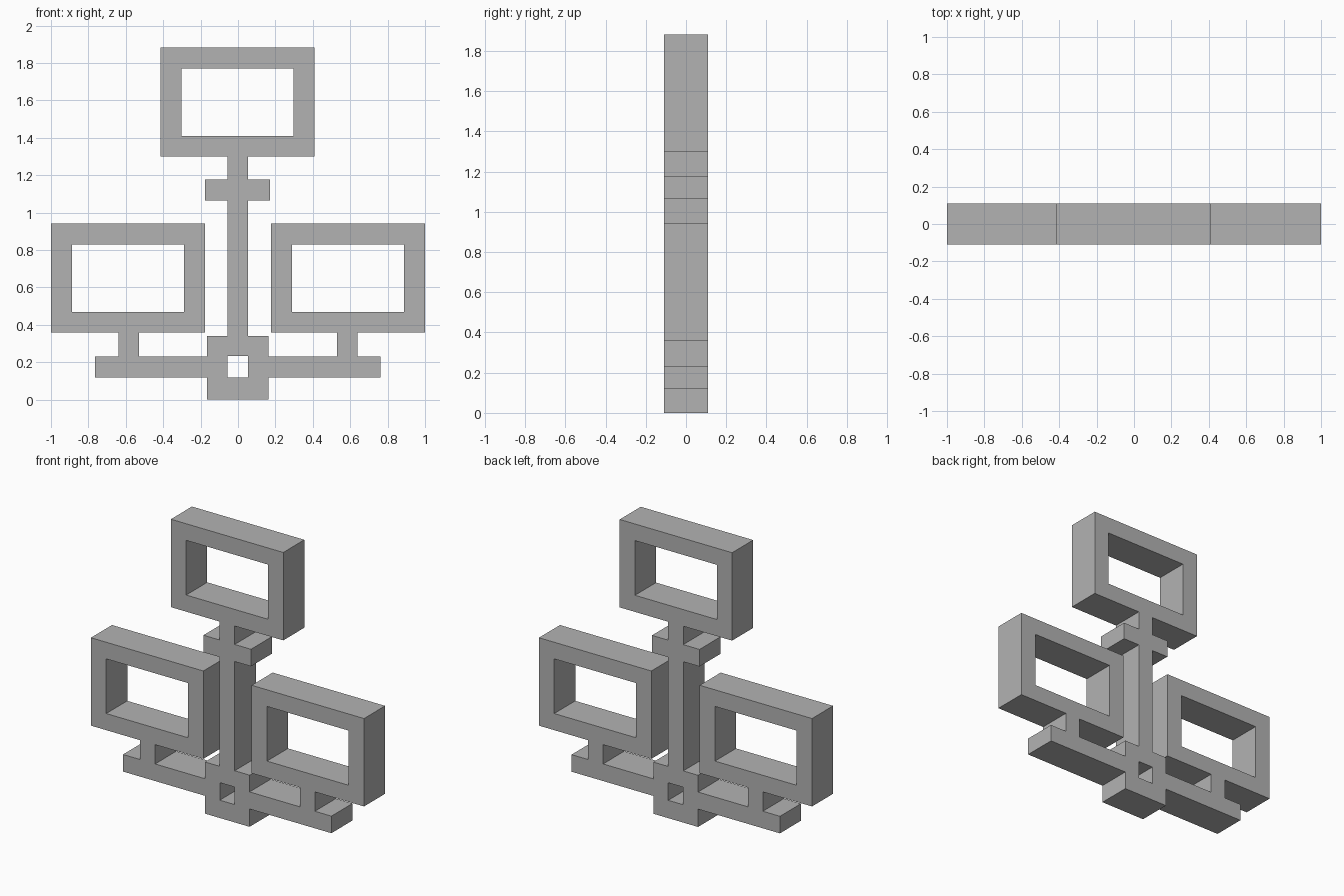
import bpy
import bmesh

cube = bpy.data.objects.get("Cube")
if cube:
    bpy.data.objects.remove(cube, do_unlink=True)

DEPTH = 0.22   # thickness of every part, front to back
BAR = 0.11     # width of the bars

grey = bpy.data.materials.new("plain grey")
grey.use_nodes = True
grey.diffuse_color = (0.45, 0.45, 0.45, 1)
grey.node_tree.nodes["Principled BSDF"].inputs["Base Color"].default_value = grey.diffuse_color


def rect(x0, x1, z0, z1):
    return [(x0, z0), (x1, z0), (x1, z1), (x0, z1)]


def slab(name, outer, hole=None):
    """Extrude a rectangle, optionally with a rectangular hole, front to back."""
    bm = bmesh.new()

    def ring(points):
        return [bm.verts.new((x, -DEPTH / 2, z)) for x, z in points]

    out = ring(rect(*outer))
    if hole:
        inn = ring(rect(*hole))
        for i in range(4):
            j = (i + 1) % 4
            bm.faces.new((out[i], out[j], inn[j], inn[i]))
    else:
        bm.faces.new(out)
    moved = bmesh.ops.extrude_face_region(bm, geom=bm.faces[:], use_keep_orig=True)["geom"]
    verts = [v for v in moved if isinstance(v, bmesh.types.BMVert)]
    bmesh.ops.translate(bm, verts=verts, vec=(0, DEPTH, 0))
    bmesh.ops.recalc_face_normals(bm, faces=bm.faces[:])
    mesh = bpy.data.meshes.new(name)
    bm.to_mesh(mesh)
    bm.free()
    mesh.materials.append(grey)
    obj = bpy.data.objects.new(name, mesh)
    bpy.context.collection.objects.link(obj)
    return obj


def screen(name, x, z, width=0.823, height=0.582):
    """Rectangular frame standing on z, centred on x."""
    w = width / 2
    slab(name, (x - w, x + w, z, z + height),
         (x - w + BAR + 0.002, x + w - BAR - 0.002, z + BAR, z + height - BAR))


def bar(name, x, half, z0, z1):
    slab(name, (x - half, x + half, z0, z1))


# Central hub with a square hole
slab("hub", (-0.165, 0.162, 0, 0.342), (-0.056, 0.053, 0.118, 0.234))

# Upright post, crossbar and top frame
bar("post", -0.002, BAR / 2, 0.342, 1.065)
bar("crossbar", -0.002, 0.174, 1.065, 1.178)
bar("top_neck", -0.002, BAR / 2, 1.178, 1.30)
screen("top_frame", -0.003, 1.30)

# Side arms, each carrying a neck and a frame
for side, s in (("left", 1), ("right", -1)):
    start, end = sorted((s * 0.162 - 0.002, s * 0.763 - 0.002))
    slab(side + "_arm", (start, end, 0.118, 0.231))
    bar(side + "_neck", s * 0.585, BAR / 2, 0.231, 0.359)
    screen(side + "_frame", s * 0.5885, 0.359)
